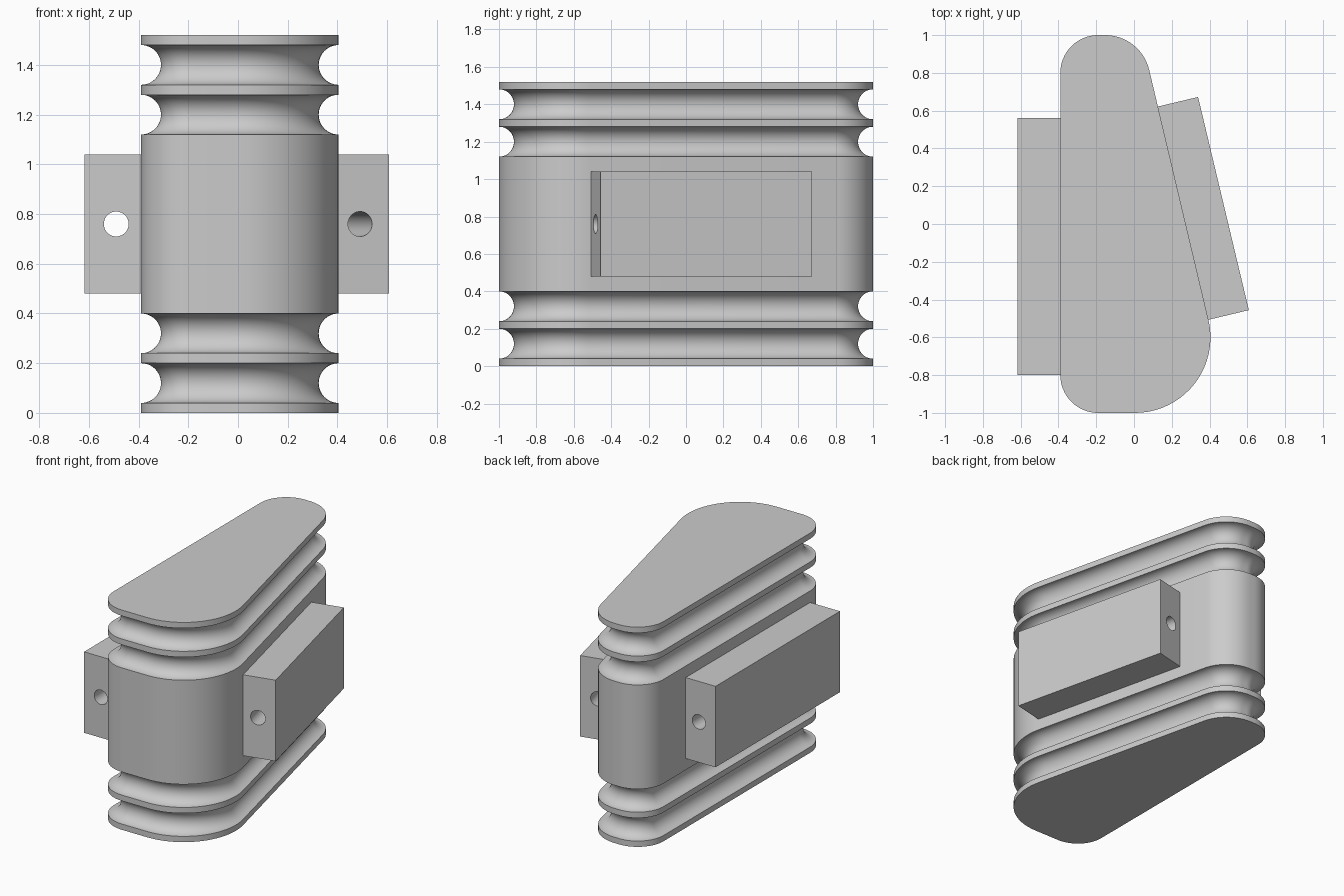
import bpy
import bmesh
from math import sin, cos, pi, radians
from mathutils import Matrix, Vector

if "Cube" in bpy.data.objects:
    bpy.data.objects.remove(bpy.data.objects["Cube"], do_unlink=True)

# Material
grey = bpy.data.materials.new("plain grey")
grey.use_nodes = True
color = (0.6, 0.6, 0.6, 1)
grey.diffuse_color = color
grey.node_tree.nodes["Principled BSDF"].inputs["Base Color"].default_value = color

SLANT = 13.4          # lean of the tapered side, degrees
HEIGHT = 1.52
GROOVE = 0.08         # groove radius
GROOVE_HEIGHTS = (0.12, 0.32, 1.20, 1.40)

# Outline corners: centre x, centre y, radius, start and end angle
CORNERS = (
    (-0.19, -0.80, 0.20, 180, 270),
    (0.005, -0.60, 0.40, 270, 360 + SLANT),
    (-0.153, 0.76, 0.24, SLANT, 90),
    (-0.19, 0.80, 0.20, 90, 180),
)


def add_object(name, bm):
    bmesh.ops.recalc_face_normals(bm, faces=bm.faces)
    mesh = bpy.data.meshes.new(name)
    bm.to_mesh(mesh)
    bm.free()
    mesh.materials.append(grey)
    obj = bpy.data.objects.new(name, mesh)
    bpy.context.collection.objects.link(obj)
    return obj


def activate(obj):
    bpy.ops.object.select_all(action='DESELECT')
    obj.select_set(True)
    bpy.context.view_layer.objects.active = obj


def outline(inset, steps=20):
    for cx, cy, r, a0, a1 in CORNERS:
        for i in range(steps + 1):
            a = radians(a0 + (a1 - a0) * i / steps)
            yield cx + (r - inset) * cos(a), cy + (r - inset) * sin(a)


# Grooved body: rings of the outline stacked along the side profile
profile = [(0, 0)]
for zc in GROOVE_HEIGHTS:
    for i in range(25):
        a = pi * i / 24
        profile.append((zc - GROOVE * cos(a), GROOVE * sin(a)))
profile.append((HEIGHT, 0))

bm = bmesh.new()
rings = [[bm.verts.new((x, y, z)) for x, y in outline(inset)] for z, inset in profile]
for low, high in zip(rings, rings[1:]):
    for i in range(len(low)):
        j = (i + 1) % len(low)
        bm.faces.new((low[i], low[j], high[j], high[i]))
bm.faces.new(rings[0][::-1])
bm.faces.new(rings[-1])
body = add_object("grooved_body", bm)
activate(body)
bpy.ops.object.shade_smooth_by_angle(angle=radians(35))


def side_block(name, corner, angle, length, thickness):
    """Drilled block; local x points out of the body, local y runs along it."""
    embed, z0, z1 = 0.05, 0.48, 1.04
    place = Matrix.Translation(Vector((*corner, 0))) @ Matrix.Rotation(radians(angle), 4, 'Z')
    bm = bmesh.new()
    size = Matrix.Diagonal((thickness + embed, length, z1 - z0, 1))
    centre = Matrix.Translation(((thickness - embed) / 2, length / 2, (z0 + z1) / 2))
    bmesh.ops.create_cube(bm, size=1, matrix=place @ centre @ size)
    block = add_object(name, bm)

    # Lengthwise hole
    bm = bmesh.new()
    axis = Matrix.Translation((0.1, length / 2, (z0 + z1) / 2)) @ Matrix.Rotation(pi / 2, 4, 'X')
    bmesh.ops.create_cone(bm, cap_ends=True, segments=40, radius1=0.05, radius2=0.05,
                          depth=length + 0.2, matrix=place @ axis)
    cutter = add_object(name + "_cutter", bm)
    cutter.hide_render = True
    mod = block.modifiers.new("hole", 'BOOLEAN')
    mod.operation = 'DIFFERENCE'
    mod.solver = 'EXACT'
    mod.object = cutter
    activate(block)
    bpy.ops.object.modifier_apply(modifier=mod.name)
    bpy.data.objects.remove(cutter, do_unlink=True)
    bpy.ops.object.shade_smooth_by_angle(angle=radians(35))


# Straight-side block (mirrored direction: starts at its far end) and tapered-side block
side_block("right_block", (-0.39, 0.56), 180, 1.36, 0.228)
side_block("left_block", (0.394, -0.507), SLANT, 1.16, 0.22)
